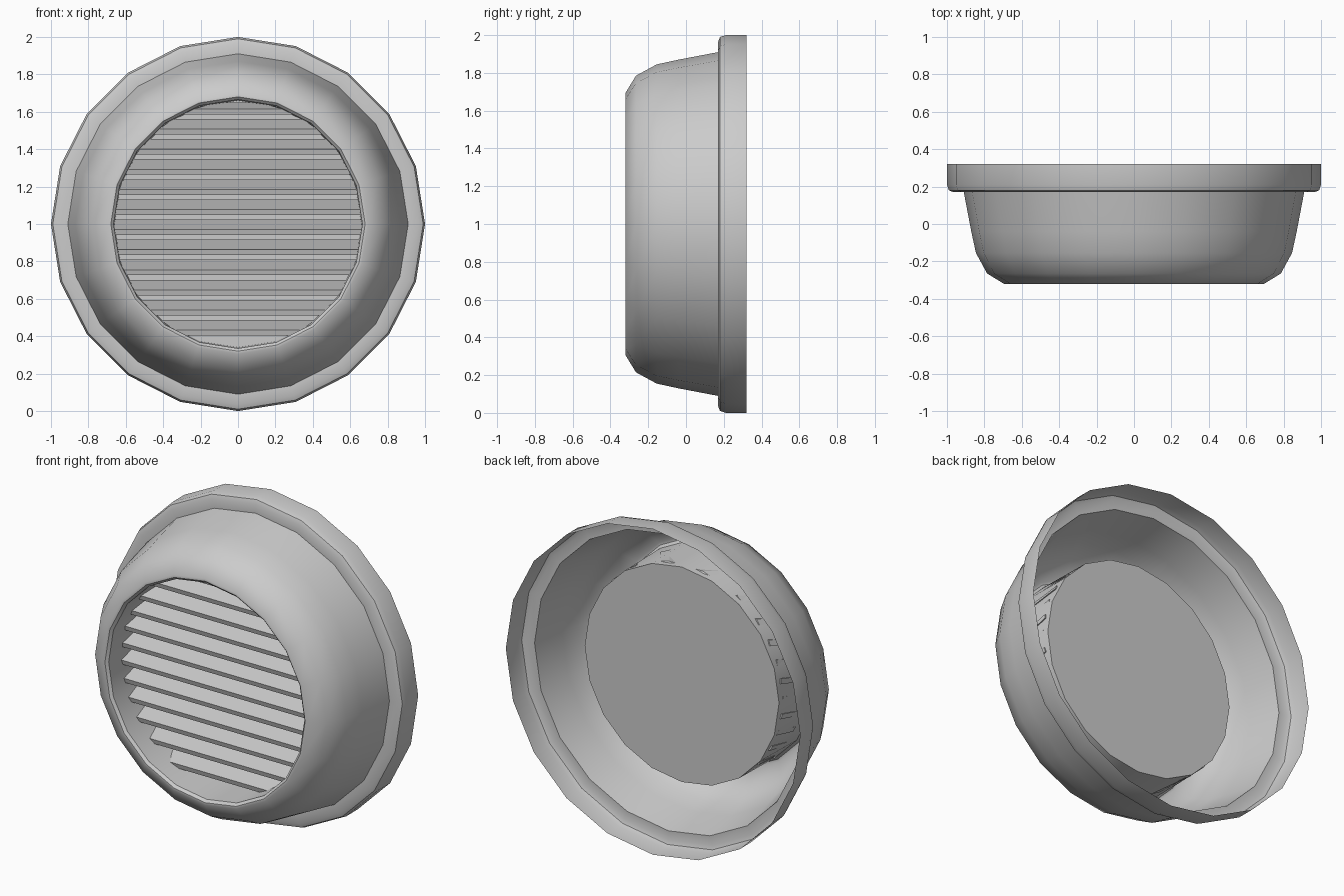
import bpy, bmesh, math

if "Cube" in bpy.data.objects:
    bpy.data.objects.remove(bpy.data.objects["Cube"])

SIDES = 20
CZ = 1.0          # height of the vent axis
TUBE_R = 0.66


def finish(name, bm, smooth=None):
    bmesh.ops.recalc_face_normals(bm, faces=bm.faces)
    mesh = bpy.data.meshes.new(name)
    bm.to_mesh(mesh)
    bm.free()
    ob = bpy.data.objects.new(name, mesh)
    bpy.context.collection.objects.link(ob)
    if smooth:
        bpy.ops.object.select_all(action='DESELECT')
        ob.select_set(True)
        bpy.context.view_layer.objects.active = ob
        bpy.ops.object.shade_smooth_by_angle(angle=math.radians(smooth))
    return ob


def ring(bm, r, y):
    return [bm.verts.new((r * math.sin(2 * math.pi * i / SIDES), y,
                          CZ + r * math.cos(2 * math.pi * i / SIDES)))
            for i in range(SIDES)]


# Housing: flange, domed cowl, rounded lip, inner tube and closed back disc
profile = [(1.0, 0.32), (1.0, 0.21), (0.99, 0.18), (0.965, 0.17),
           (0.91, 0.17), (0.87, -0.04), (0.845, -0.155), (0.785, -0.265),
           (0.695, -0.32), (0.68, -0.32), (0.665, -0.305), (TUBE_R, 0.04)]
bm = bmesh.new()
rings = [ring(bm, r, y) for r, y in profile]
for a, b in zip(rings, rings[1:]):
    for i in range(SIDES):
        j = (i + 1) % SIDES
        bm.faces.new((a[i], a[j], b[j], b[i]))
bm.faces.new(rings[-1])
finish("vent_housing", bm, 40)

# Louvre slats: sloping down to the front, cut to the round opening
section = [(-0.19, 0.0), (0.0, 0.054), (0.008, 0.025), (-0.182, -0.029)]
for k in range(12):
    z0 = 1.615 - 0.1075 * k
    bm = bmesh.new()
    ends = []
    for side in (-1, 1):
        verts = []
        for y, dz in section:
            z = max(CZ - 0.65, min(CZ + 0.65, z0 + dz))
            x = math.sqrt(TUBE_R ** 2 - (z - CZ) ** 2)
            verts.append(bm.verts.new((side * x, y, z)))
        ends.append(verts)
        bm.faces.new(verts)
    for i in range(4):
        j = (i + 1) % 4
        bm.faces.new((ends[0][i], ends[0][j], ends[1][j], ends[1][i]))
    finish(f"louvre_slat_{k + 1}", bm)
